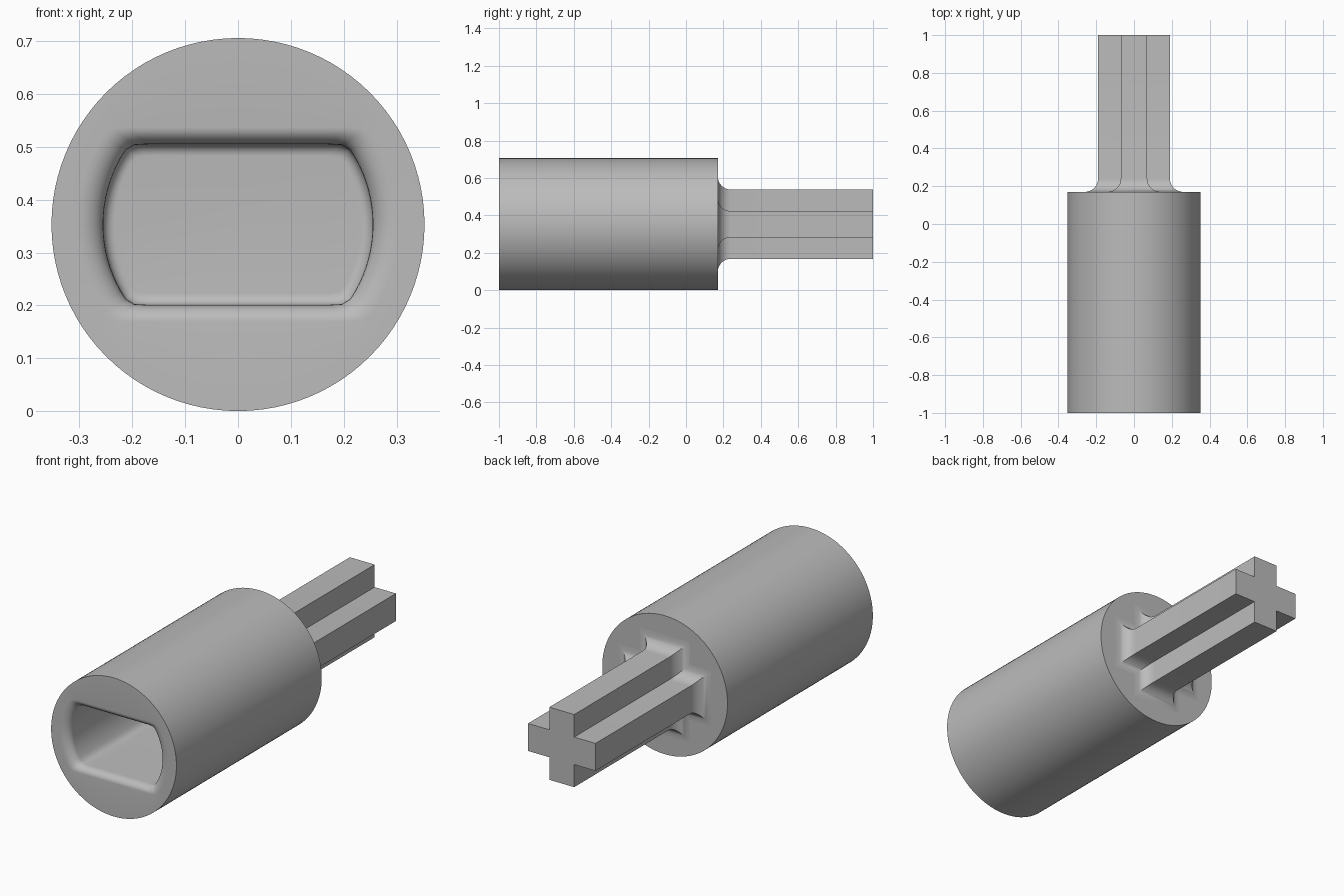
import bpy, bmesh
from math import sin, cos, pi, tau, radians

if "Cube" in bpy.data.objects:
    bpy.data.objects.remove(bpy.data.objects["Cube"])

RADIUS = 0.353      # body radius, also the height of the axis
SHOULDER = 0.17     # y where body meets axle
FLOOR = -0.1        # y of the socket floor
SIDES = 96
STEPS = 8

grey = bpy.data.materials.new("plain grey")
grey.use_nodes = True
grey.diffuse_color = (0.5, 0.5, 0.5, 1)
grey.node_tree.nodes["Principled BSDF"].inputs["Base Color"].default_value = (0.5, 0.5, 0.5, 1)


def loft(name, rings):
    """Skin closed (y, outline) rings in order and cap both ends."""
    bm = bmesh.new()
    loops = [[bm.verts.new((x, y, z + RADIUS)) for x, z in outline] for y, outline in rings]
    for a, b in zip(loops, loops[1:]):
        n = len(a)
        for i in range(n):
            j = (i + 1) % n
            bm.faces.new((a[i], a[j], b[j], b[i]))
    bm.faces.new(loops[0])
    bm.faces.new(loops[-1])
    bmesh.ops.recalc_face_normals(bm, faces=bm.faces[:])
    mesh = bpy.data.meshes.new(name)
    bm.to_mesh(mesh)
    bm.free()
    mesh.materials.append(grey)
    obj = bpy.data.objects.new(name, mesh)
    bpy.context.collection.objects.link(obj)
    bpy.ops.object.select_all(action='DESELECT')
    obj.select_set(True)
    bpy.context.view_layer.objects.active = obj
    bpy.ops.object.shade_smooth_by_angle(angle=radians(30))
    return obj


def circle(r):
    return [(r * cos(tau * i / SIDES), r * sin(tau * i / SIDES)) for i in range(SIDES)]


def slot(r, h):
    """Circle of radius r flattened at height h, with softened corners."""
    points = []
    for i in range(SIDES):
        a = tau * i / SIDES
        k = ((1 / r) ** 40 + (abs(sin(a)) / h) ** 40) ** (-1 / 40)
        points.append((k * cos(a), k * sin(a)))
    return points


def cross(d):
    """Plus-shaped outline grown outward by d."""
    w, lx, lz = 0.07 + d, 0.19 + d, 0.185 + d
    quarter = [(lx, w), (w, w), (w, lz)]
    half = quarter + [(-x, z) for x, z in reversed(quarter)]
    return half + [(-x, -z) for x, z in half]


arc = [pi / 2 * i / STEPS for i in range(STEPS + 1)]

# Body with rounded socket mouth and filleted socket floor
body = [(SHOULDER, circle(RADIUS)), (-1, circle(RADIUS))]
for t in reversed(arc):
    s = 1 - cos(t)
    body.append((-1 + 0.04 * (1 - sin(t)), slot(0.255 + 0.05 * s, 0.152 + 0.032 * s)))
for t in arc:
    d = 0.022 * (1 - cos(t))
    body.append((FLOOR - 0.022 * (1 - sin(t)), slot(0.255 - d, 0.152 - d)))
loft("socket_body", body)

# Cross axle flaring out into the body's shoulder
flare = 0.07
axle = [(SHOULDER - 0.02, cross(flare))]
for t in reversed(arc):
    axle.append((SHOULDER + flare * (1 - sin(t)), cross(flare * (1 - cos(t)))))
axle.append((1, cross(0)))
loft("cross_axle", axle)
